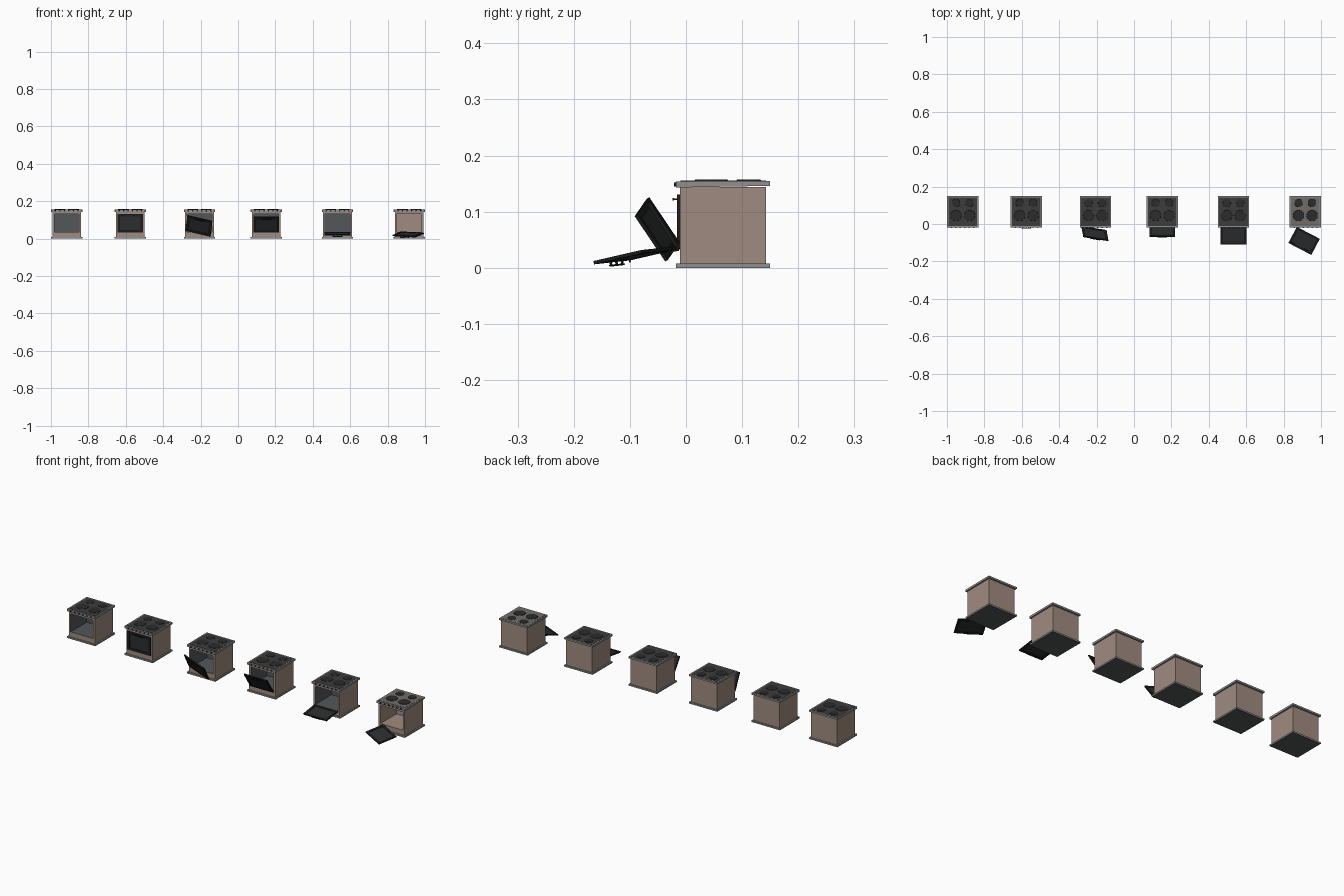
import bpy, bmesh, math
from mathutils import Matrix, Vector

if "Cube" in bpy.data.objects:
    bpy.data.objects.remove(bpy.data.objects["Cube"])


def material(name, r, g, b):
    m = bpy.data.materials.new(name)
    m.diffuse_color = (r, g, b, 1)
    m.use_nodes = True
    m.node_tree.nodes["Principled BSDF"].inputs["Base Color"].default_value = m.diffuse_color
    return m


BROWN = material("brown_enamel", 0.35, 0.26, 0.215)
STEEL = material("steel", 0.28, 0.28, 0.28)
DARK = material("cavity_grey", 0.085, 0.095, 0.10)
GLASS = material("cooktop_glass", 0.045, 0.045, 0.045)
GREY_GLASS = material("worn_glass", 0.16, 0.15, 0.14)
BURNER = material("burner_dark", 0.025, 0.025, 0.025)
BLACK = material("door_black", 0.012, 0.012, 0.012)
PANE = material("door_pane", 0.025, 0.027, 0.028)


def finish(name, bm, mats, matrix):
    bmesh.ops.recalc_face_normals(bm, faces=bm.faces)
    me = bpy.data.meshes.new(name)
    bm.to_mesh(me)
    bm.free()
    for m in mats:
        me.materials.append(m)
    ob = bpy.data.objects.new(name, me)
    bpy.context.collection.objects.link(ob)
    ob.matrix_world = matrix
    return ob


def rings(name, rects, mats, indices, matrix):
    """Skin rectangles (y, half_width, z_low, z_high) and cap both ends."""
    bm = bmesh.new()
    loops = [[bm.verts.new((sx * w, y, z)) for sx, z in ((-1, a), (1, a), (1, b), (-1, b))]
             for y, w, a, b in rects]
    bm.faces.new(loops[0]).material_index = indices[0]
    for k, (p, q) in enumerate(zip(loops, loops[1:])):
        for i in range(4):
            f = bm.faces.new((p[i], p[(i + 1) % 4], q[(i + 1) % 4], q[i]))
            f.material_index = indices[k + 1]
    bm.faces.new(loops[-1]).material_index = indices[-1]
    return finish(name, bm, mats, matrix)


def box(name, w, y0, y1, z0, z1, mat, matrix):
    return rings(name, [(y0, w, z0, z1), (y1, w, z0, z1)], [mat], [0, 0, 0], matrix)


def discs(name, items, depth, sides, mat, matrix, turn=Matrix()):
    """Several short cylinders (x, y, z, radius) in one object."""
    bm = bmesh.new()
    for x, y, z, r in items:
        bmesh.ops.create_cone(bm, cap_ends=True, segments=sides, radius1=r, radius2=r * 0.96,
                              depth=depth, matrix=Matrix.Translation((x, y, z)) @ turn)
    return finish(name, bm, [mat], matrix)


def stove(x, n, lining, glass):
    m = Matrix.Translation((x, 0, 0))
    # body shell with the oven cavity
    rings(f"oven_body_{n}", [(0.143, 0.077, 0.006, 0.144), (-0.011, 0.077, 0.006, 0.144),
                             (-0.011, 0.066, 0.034, 0.131), (0.125, 0.066, 0.034, 0.131)],
          [BROWN, lining], [0, 0, 0, 1, 1], m)
    # plinth with dark underside
    base = box(f"plinth_{n}", 0.084, -0.018, 0.150, 0, 0.008, STEEL, m)
    base.data.materials.append(DARK)
    for p in base.data.polygons:
        if abs(p.normal.z) > 0.9 and p.center.z < 0.001:
            p.material_index = 1
    # cooktop slab with control strip, deeper at the front
    bm = bmesh.new()
    prof = [(-0.018, 0.143), (0.150, 0.146), (0.150, 0.155), (-0.018, 0.154)]
    a, b = [[bm.verts.new((s * 0.084, y, z)) for y, z in prof] for s in (-1, 1)]
    bm.faces.new(a)
    bm.faces.new(b)
    for i in range(4):
        bm.faces.new((a[i], a[(i + 1) % 4], b[(i + 1) % 4], b[i]))
    finish(f"cooktop_{n}", bm, [STEEL], m)
    box(f"cooktop_glass_{n}", 0.077, -0.010, 0.143, 0.152, 0.1555, glass, m)
    # four burners, large in front
    discs(f"burners_{n}", [(s * 0.036, y, 0.156, r) for s in (-1, 1)
                           for y, r in ((0.045, 0.030), (0.112, 0.022))], 0.002, 24, BURNER, m)
    # row of control knobs
    discs(f"knobs_{n}", [(-0.06 + i * 0.024, -0.0185, 0.1485, 0.004) for i in range(6)],
          0.005, 12, BLACK, m, Matrix.Rotation(math.pi / 2, 4, 'X'))


def door(n, origin, xaxis, up):
    """Door local frame: x along hinge edge, z away from hinge, -y is the outside."""
    ax = Vector(xaxis).normalized()
    az = Vector(up)
    az = (az - ax * az.dot(ax)).normalized()
    ay = az.cross(ax)
    m = Matrix((ax, ay, az)).transposed().to_4x4()
    m.translation = origin
    # slab with recessed panes on both sides
    rings(f"door_{n}", [(-0.0015, 0.054, 0.014, 0.084), (-0.003, 0.054, 0.014, 0.084),
                        (-0.003, 0.069, 0, 0.098), (0.003, 0.069, 0, 0.098),
                        (0.003, 0.056, 0.012, 0.086), (0.001, 0.056, 0.012, 0.086)],
          [BLACK, PANE], [1, 0, 0, 0, 0, 0, 1], m)
    # handle bar on posts
    box(f"handle_{n}", 0.026, -0.011, -0.008, 0.087, 0.091, BLACK, m)
    for s in (-1, 0, 1):
        box(f"handle_post_{n}_{s + 1}", 0.002, -0.009, -0.002, 0.0875, 0.0905, BLACK,
            m @ Matrix.Translation((s * 0.022, 0, 0)))


def tilted(cx, deg):
    t = math.radians(deg)
    return (cx, -0.013, 0.033), (1, 0, 0), (0, -math.sin(t), math.cos(t))


CENTRES = [-0.916, -0.576, -0.206, 0.151, 0.532, 0.916]
for i, cx in enumerate(CENTRES, 1):
    last = i == 6
    stove(cx, i, BROWN if last else DARK, GREY_GLASS if last else GLASS)

# first stove has no door; the rest: closed, askew, ajar, open, fallen
door(2, *tilted(CENTRES[1], 0))
door(3, (CENTRES[2] - 0.008, -0.024, 0.028), (0.138, -0.022, -0.032), (0.01, -0.054, 0.08))
door(4, *tilted(CENTRES[3], 33))
door(5, *tilted(CENTRES[4], 98))
door(6, (CENTRES[5] + 0.016, -0.048, 0.032), (0.885, -0.46, -0.05), (-0.46, -0.87, -0.2))
